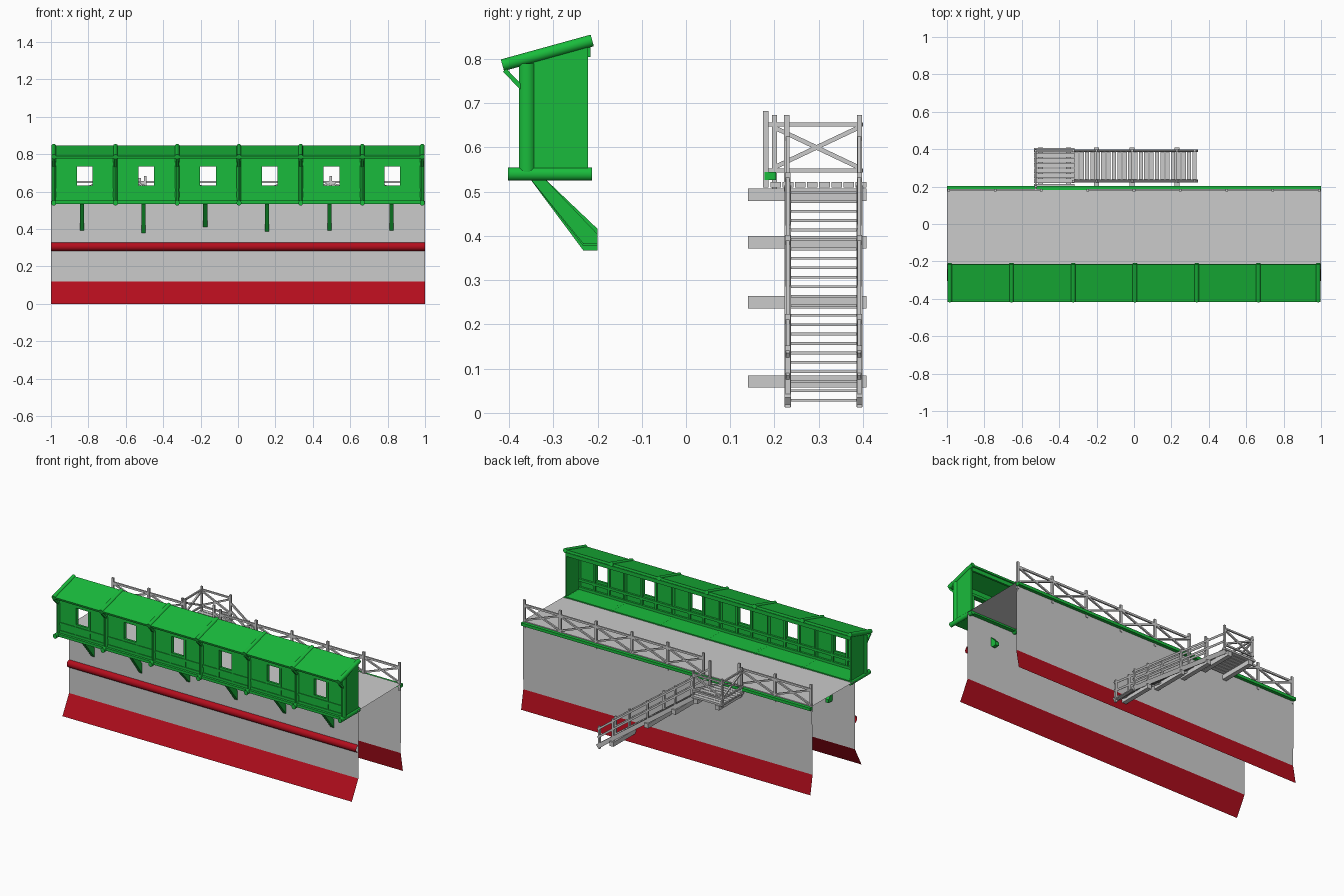
import bpy, math
from mathutils import Vector

if "Cube" in bpy.data.objects:
    bpy.data.objects.remove(bpy.data.objects["Cube"])


def material(name, rgb):
    m = bpy.data.materials.new(name)
    m.diffuse_color = (*rgb, 1)
    m.use_nodes = True
    m.node_tree.nodes["Principled BSDF"].inputs["Base Color"].default_value = m.diffuse_color
    return m


GREEN = material("green_paint", (0.01, 0.5, 0.045))
RED = material("red_paint", (0.45, 0.004, 0.012))


class Part:
    """Collects beams and x-extruded profiles into one named object."""

    def __init__(self, name, mat=None):
        self.name, self.mat, self.v, self.f = name, mat, [], []

    def beam(self, p, q, w, h, sides=4):
        p, q = Vector(p), Vector(q)
        d = (q - p).normalized()
        ref = Vector((0, 1, 0)) if abs(d.z) > 0.99 else Vector((0, 0, 1))
        side = d.cross(ref).normalized()
        up = side.cross(d)
        r = math.sqrt(2) if sides == 4 else 1
        b = len(self.v)
        for c in (p, q):
            for i in range(sides):
                a = 2 * math.pi * (i + 0.5) / sides
                self.v.append(c + side * (math.cos(a) * r * w / 2) + up * (math.sin(a) * r * h / 2))
        for i in range(sides):
            j = (i + 1) % sides
            self.f.append((b + i, b + j, b + sides + j, b + sides + i))
        self.f.append(tuple(b + i for i in reversed(range(sides))))
        self.f.append(tuple(b + sides + i for i in range(sides)))

    def box(self, x0, x1, y0, y1, z0, z1):
        yc, zc = (y0 + y1) / 2, (z0 + z1) / 2
        self.beam((x0, yc, zc), (x1, yc, zc), y1 - y0, z1 - z0)

    def profile(self, yz, x0, x1, closed=False):
        b, n = len(self.v), len(yz)
        for x in (x0, x1):
            self.v += [Vector((x, y, z)) for y, z in yz]
        for i in range(n if closed else n - 1):
            j = (i + 1) % n
            self.f.append((b + i, b + j, b + n + j, b + n + i))
        if closed:
            self.f.append(tuple(b + i for i in reversed(range(n))))
            self.f.append(tuple(b + n + i for i in range(n)))

    def cross(self, p, q, z0, z1, t=0.01):
        self.beam((*p, z0), (*q, z1), t, t)
        self.beam((*p, z1), (*q, z0), t, t)

    def build(self):
        me = bpy.data.meshes.new(self.name)
        me.from_pydata(self.v, [], self.f)
        me.update()
        ob = bpy.data.objects.new(self.name, me)
        bpy.context.collection.objects.link(ob)
        if self.mat:
            me.materials.append(self.mat)
        bpy.context.view_layer.objects.active = ob
        ob.select_set(True)
        bpy.ops.object.shade_smooth_by_angle(angle=math.radians(35))
        ob.select_set(False)


# Wall sheets, walkway, flared red bases and rounded string course
FY, BY = -0.24, 0.18
walls = Part("wall_faces")
walls.profile([(FY, 0.545), (FY, 0.12)], -1, 1)
walls.profile([(BY - 0.002, 0.12), (BY + 0.003, 0.55)], -1, 1)
walls.build()
floor = Part("walkway_floor")
floor.profile([(BY + 0.003, 0.55), (FY, 0.545)], -1, 1)
floor.build()
base = Part("wall_base", RED)
base.profile([(FY, 0.12), (FY - 0.035, 0.055), (FY - 0.065, 0)], -1, 1)
base.profile([(BY + 0.02, 0), (BY - 0.002, 0.12)], -1, 1)
base.build()
course = Part("string_course", RED)
course.profile([(FY - 0.022 * math.sin(a), 0.306 + 0.023 * math.cos(a))
                for a in (math.pi * i / 8 for i in range(9))], -1, 1)
course.build()
trim = Part("back_edge_trim", GREEN)
trim.box(-1, 1, 0.178, 0.203, 0.527, 0.545)
trim.build()

# Covered gallery: roof slab, battens, posts and joists
frames = [-0.985, -0.655, -0.325, 0.005, 0.335, 0.665, 0.985]
roof = Part("gallery_roof", GREEN)
roof.profile([(-0.412, 0.778), (-0.213, 0.832), (-0.216, 0.846), (-0.416, 0.791)], -0.985, 0.985, True)
roof.build()
frame = Part("gallery_frame", GREEN)
for x in frames:
    frame.beam((x, -0.415, 0.786), (x, -0.212, 0.842), 0.026, 0.028, 12)
    frame.beam((x, -0.36, 0.545), (x, -0.36, 0.79), 0.026, 0.036, 12)
    frame.beam((x, -0.402, 0.54), (x, -0.213, 0.54), 0.026, 0.03, 12)
    frame.beam((x, -0.41, 0.775), (x, -0.372, 0.735), 0.014, 0.01)
frame.box(-0.985, 0.985, -0.228, -0.216, 0.805, 0.828)
frame.build()
deck = Part("gallery_floor", GREEN)
deck.box(-0.985, 0.985, -0.385, -0.215, 0.535, 0.552)
deck.build()

# Gallery front panels, each with a framed window opening, and end walls
panels = Part("gallery_panels", GREEN)
rails = Part("gallery_panel_rails", GREEN)
for a, b in zip(frames, frames[1:]):
    c, w = (a + b) / 2, 0.042
    y0, y1 = -0.366, -0.352
    panels.box(a, c - w, y0, y1, 0.55, 0.79)
    panels.box(c + w, b, y0, y1, 0.55, 0.79)
    panels.box(c - w, c + w, y0, y1, 0.55, 0.632)
    panels.box(c - w, c + w, y0, y1, 0.735, 0.79)
    for z in (0.56, 0.61, 0.748):
        rails.box(a, b, y0 - 0.004, y1 + 0.012, z - 0.008, z + 0.008)
    for s in (-1, 1):
        x = c + s * (w + 0.007)
        rails.box(x - 0.007, x + 0.007, y0 - 0.002, y1 + 0.01, 0.56, 0.75)
for x in (-0.985, 0.985):
    panels.profile([(-0.355, 0.55), (-0.222, 0.55), (-0.222, 0.829), (-0.355, 0.793)],
                   x - 0.005, x + 0.005, True)
panels.build()
rails.build()

# Slanted brackets under the gallery
brackets = Part("gallery_brackets", GREEN)
for c, drop in zip((-0.835, -0.505, -0.175, 0.155, 0.49, 0.82), (0.015, 0, 0.035, 0.01, 0.015, 0.015)):
    brackets.profile([(-0.357, 0.535), (-0.325, 0.535), (-0.2, 0.395 + drop * 0.6),
                      (-0.2, 0.367 + drop), (-0.232, 0.367 + drop)], c - 0.011, c + 0.011, True)
brackets.build()

# Back railing with crossed braces, open at the stair landing
railing = Part("back_railing")
posts = [-0.99 + 1.98 * i / 8 for i in range(9)]
for x in posts:
    railing.beam((x, 0.18, 0.51), (x, 0.18, 0.683), 0.014, 0.012)
for a, b in zip(posts, posts[1:]):
    if -0.6 < a < -0.4:
        continue
    railing.beam((a, 0.182, 0.652), (b, 0.182, 0.652), 0.01, 0.012)
    railing.cross((a, 0.182), (b, 0.182), 0.556, 0.648)
railing.build()

# Stair landing: planks, support beams and railing
landing = Part("landing_planks")
for i in range(8):
    y = 0.203 + i * 0.0275
    landing.box(-0.535, -0.318, y - 0.012, y + 0.012, 0.51, 0.522)
landing.build()
PX0, PX1 = -0.525, -0.325
lrail = Part("landing_railing")
for x, y in ((PX0, 0.2), (PX0, 0.392), (PX1, 0.392), (PX1, 0.228)):
    lrail.beam((x, y, 0.5), (x, y, 0.673), 0.012, 0.012)
for z in (0.548, 0.652):
    lrail.beam((PX0, 0.185, z), (PX0, 0.4, z), 0.009, 0.01)
    lrail.beam((PX0, 0.394, z), (PX1, 0.394, z), 0.009, 0.01)
lrail.cross((PX0, 0.2), (PX0, 0.39), 0.555, 0.645)
lrail.cross((PX0, 0.392), (PX1, 0.392), 0.555, 0.645)
lrail.build()
supports = Part("stair_support_beams")
for x, z in ((-0.5, 0.493), (-0.35, 0.493), (-0.2, 0.386), (-0.01, 0.25), (0.23, 0.071)):
    supports.box(x - 0.014, x + 0.014, 0.14, 0.408, z - 0.014, z + 0.014)
supports.build()


# Stair flight: stringers, treads, sloping handrails
def stair_z(x):
    return 0.508 - (x + 0.32) * 0.745


X0, X1 = -0.325, 0.335
stringers = Part("stair_stringers")
handrail = Part("stair_handrails")
for y in (0.23, 0.392):
    stringers.beam((X0, y, stair_z(X0) - 0.008), (X1, y, stair_z(X1) + 0.004), 0.014, 0.026)
    for x in (-0.2, -0.01, 0.23, 0.325):
        handrail.beam((x, y, max(0.012, stair_z(x) - 0.03)), (x, y, stair_z(x) + 0.125), 0.012, 0.012)
    for lift in (0.06, 0.11):
        handrail.beam((X0, y, stair_z(X0) + lift), (X1, y, stair_z(X1) + lift), 0.008, 0.012)
stringers.build()
handrail.build()
treads = Part("stair_treads")
for i in range(23):
    x = X0 + (X1 - X0) * (i + 0.6) / 23
    treads.box(x - 0.011, x + 0.011, 0.235, 0.388, stair_z(x) - 0.003, stair_z(x) + 0.003)
treads.build()
